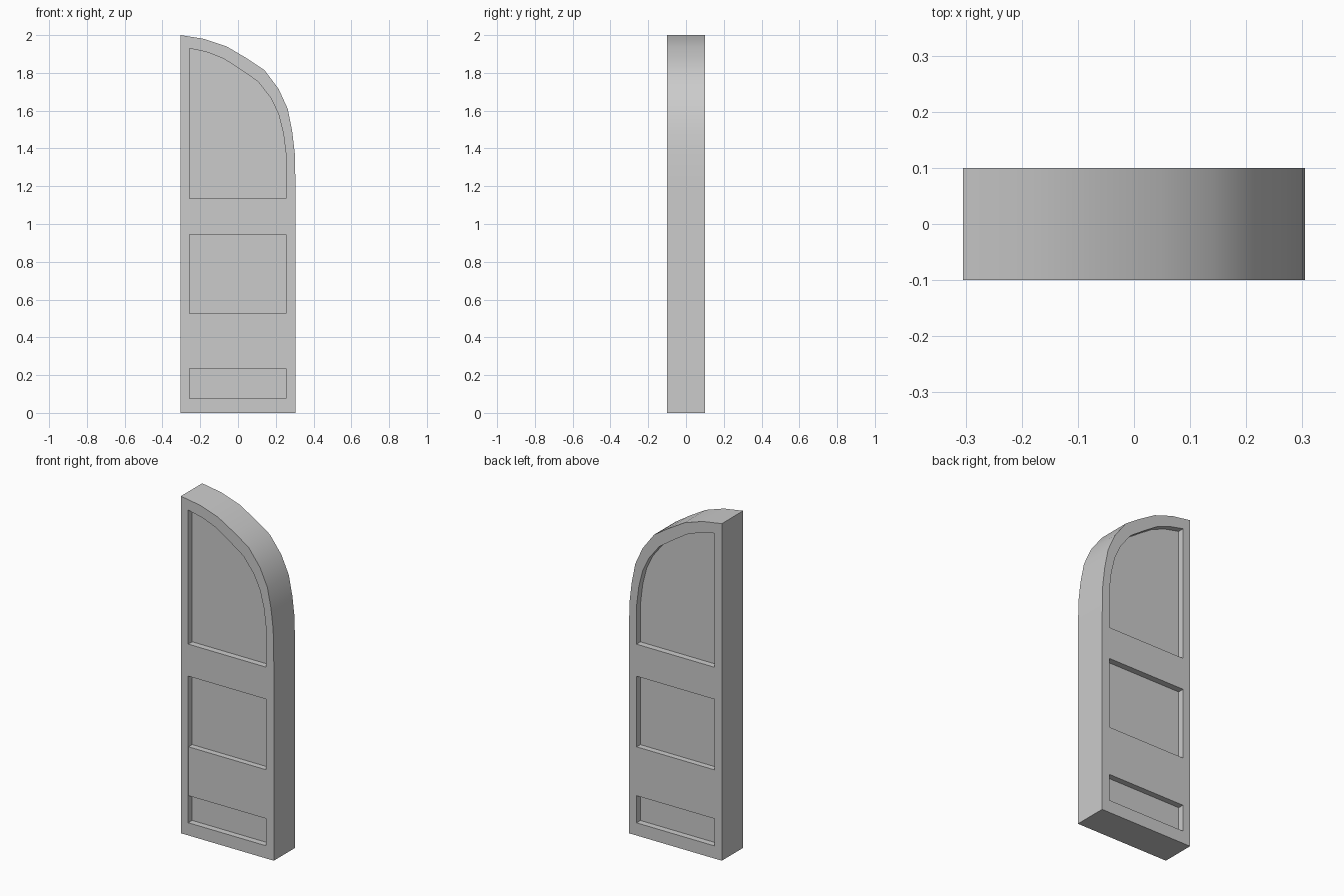
import bpy, bmesh, math
from mathutils import Matrix

if "Cube" in bpy.data.objects:
    bpy.data.objects.remove(bpy.data.objects["Cube"])


def plate(name, loops, half_depth):
    """Extruded flat shape in the xz plane; inner loops become holes."""
    cu = bpy.data.curves.new(name + "_profile", 'CURVE')
    cu.dimensions = '2D'
    cu.fill_mode = 'BOTH'
    cu.extrude = half_depth
    for pts in loops:
        sp = cu.splines.new('POLY')
        sp.points.add(len(pts) - 1)
        for p, (x, z) in zip(sp.points, pts):
            p.co = (x, z, 0, 1)
        sp.use_cyclic_u = True
    tmp = bpy.data.objects.new(name + "_profile", cu)
    bpy.context.collection.objects.link(tmp)
    bpy.context.view_layer.update()
    deps = bpy.context.evaluated_depsgraph_get()
    me = bpy.data.meshes.new_from_object(tmp.evaluated_get(deps))
    bpy.data.objects.remove(tmp)
    # weld the caps to the sides and stand the plate upright
    bm = bmesh.new()
    bm.from_mesh(me)
    bmesh.ops.remove_doubles(bm, verts=bm.verts, dist=1e-5)
    bmesh.ops.transform(bm, matrix=Matrix.Rotation(math.pi / 2, 4, 'X'), verts=bm.verts)
    bmesh.ops.dissolve_limit(bm, angle_limit=0.01, verts=bm.verts, edges=bm.edges)
    bmesh.ops.recalc_face_normals(bm, faces=bm.faces)
    bm.to_mesh(me)
    bm.free()
    ob = bpy.data.objects.new(name, me)
    bpy.context.collection.objects.link(ob)
    bpy.ops.object.select_all(action='DESELECT')
    ob.select_set(True)
    bpy.context.view_layer.objects.active = ob
    bpy.ops.object.shade_smooth_by_angle(angle=math.radians(30))
    return ob


def rect(x0, x1, z0, z1):
    return [(x0, z0), (x1, z0), (x1, z1), (x0, z1)]


# Outline of the half-arched door leaf and its panel openings
outer = [(-.305, 0), (.305, 0), (.305, 1.17), (.301, 1.37), (.287, 1.49), (.263, 1.61),
         (.215, 1.715), (.14, 1.815), (.05, 1.875), (-.06, 1.94), (-.18, 1.98), (-.305, 2.0)]
upper = [(-.257, 1.135), (.255, 1.135), (.255, 1.36), (.24, 1.48), (.215, 1.58),
         (.175, 1.665), (.105, 1.755), (.01, 1.82), (-.075, 1.875), (-.165, 1.91), (-.257, 1.93)]
lower = rect(-.257, .255, .075, .945)

# Frame with two openings, then the recessed panels filling them
plate("door_frame", [outer, upper, lower], .1)
plate("upper_panel", [upper], .063)
plate("lower_panel", [lower], .063)

# Raised cross rail on both faces of the lower panel
plate("lower_rail", [rect(-.257, .255, .235, .525)], .098)
